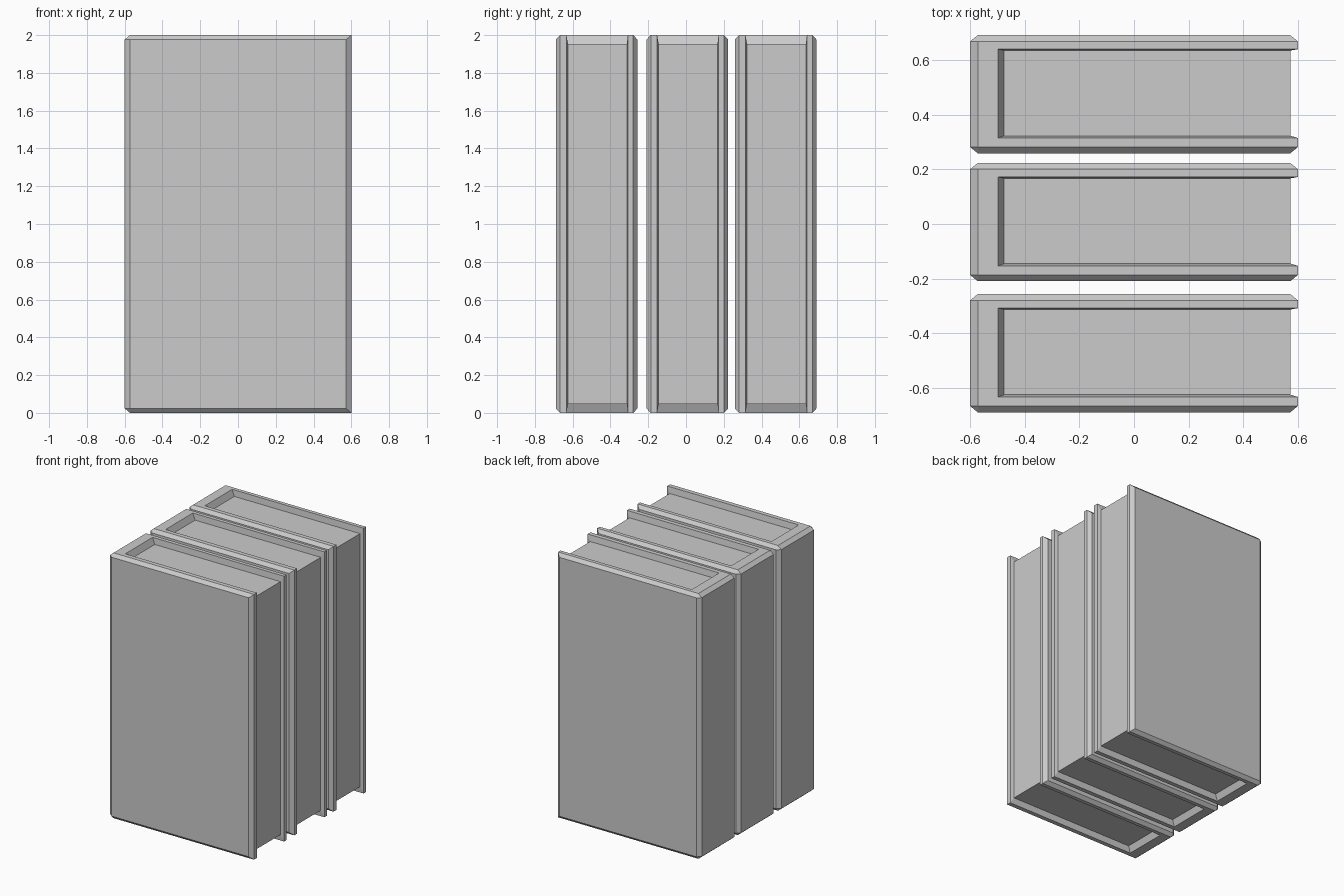
import bpy, bmesh
from mathutils import Vector

if "Cube" in bpy.data.objects:
    bpy.data.objects.remove(bpy.data.objects["Cube"])

SIZE = Vector((1.2, 0.433, 2.0))
CHAMFER = Vector((0.028, 0.023, 0.024))


def place(verts, x0, x1, y0, y1, z):
    """Snap a loop of recess corners onto a box."""
    for v in verts:
        v.co = (x0 if v.co.x < 0 else x1,
                y0 if v.co.y < 0 else y1,
                z if v.co.z > 0 else -z)


def book(name, y):
    bm = bmesh.new()
    bmesh.ops.create_cube(bm, size=1)
    # Work in chamfer units so the chamfer can differ per axis
    unit = [SIZE[i] / CHAMFER[i] for i in range(3)]
    bmesh.ops.scale(bm, vec=unit, verts=bm.verts)

    # Chamfer everything but the two edges between fore-edge and top/bottom
    def fore(e):
        a, b = (v.co for v in e.verts)
        return a.x > 0 and b.x > 0 and abs(a.y - b.y) > 1
    edges = [e for e in bm.edges if not fore(e)]
    bmesh.ops.bevel(bm, geom=edges, offset=1, offset_type='OFFSET',
                    segments=1, profile=0.5, affect='EDGES')
    bmesh.ops.scale(bm, vec=CHAMFER, verts=bm.verts)
    bm.normal_update()

    # Top, fore-edge and bottom become one recessed page block
    pages = [f for f in bm.faces if f.normal.x > 0.99 or abs(f.normal.z) > 0.99]
    for box in ((-0.497, 0.6, -0.16, 0.165, 1.0),
                (-0.475, 0.573, -0.152, 0.16, 0.954)):
        bmesh.ops.inset_region(bm, faces=pages, thickness=0.005,
                               use_even_offset=True)
        place({v for f in pages for v in f.verts}, *box)

    bmesh.ops.recalc_face_normals(bm, faces=bm.faces)
    mesh = bpy.data.meshes.new(name)
    bm.to_mesh(mesh)
    bm.free()
    ob = bpy.data.objects.new(name, mesh)
    ob.location = (0, y, 1)
    bpy.context.collection.objects.link(ob)


# Three books standing side by side
for name, y in (("front_book", -0.473), ("middle_book", 0.007), ("back_book", 0.475)):
    book(name, y)
